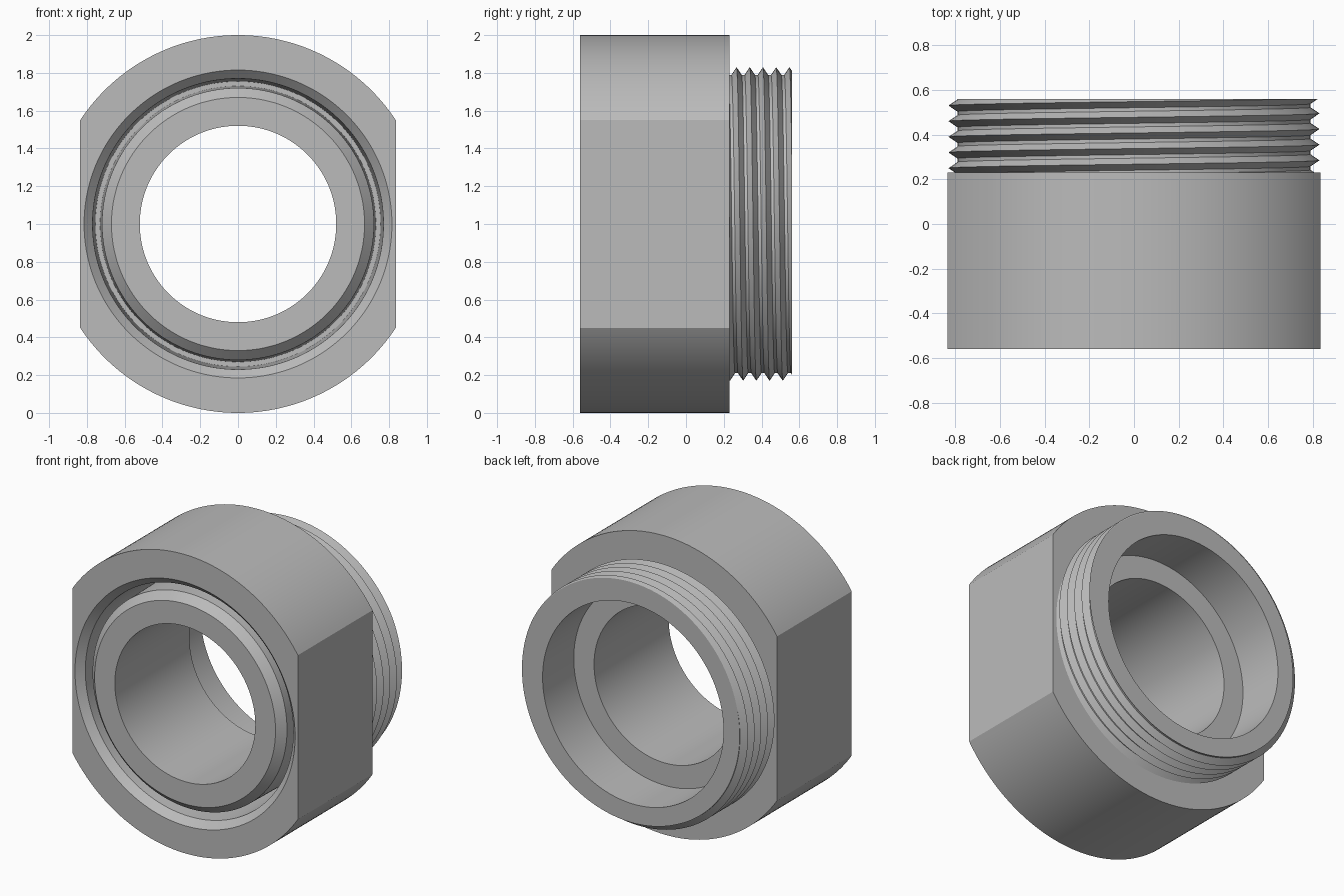
import bpy, bmesh, math

cube = bpy.data.objects.get("Cube")
if cube:
    bpy.data.objects.remove(cube)

SEGMENTS = 216
FRONT, SHOULDER, BACK = -0.56, 0.23, 0.56
FLAT = 0.8355
ROOT, CREST, PITCH, HALF = 0.79, 0.83, 0.07, 0.027


def thread_point(turn, offset):
    """Helical V-thread point, trimmed by the shoulder and the end face."""
    y = min(max(0.25 + PITCH * (turn + offset), SHOULDER), BACK)
    phase = (y - 0.25) / PITCH - turn
    distance = abs(phase - round(phase)) * PITCH
    return ROOT + (CREST - ROOT) * max(0, 1 - distance / HALF), y


def section(turn):
    """Closed cross-section (radius, y) at one angle around the axis."""
    angle = turn * math.tau
    outer = min(1, FLAT / max(abs(math.cos(angle)), 0.01))
    # bore and rear counterbore
    points = [(0.52, FRONT), (0.52, SHOULDER), (0.67, SHOULDER), (0.67, BACK)]
    # thread, from the back end to the shoulder
    flank = HALF / PITCH
    for k in range(6, -3, -1):
        points += [thread_point(turn, k + o) for o in (flank, 0, -flank)]
    # body with two side flats
    points += [(outer, SHOULDER), (outer, FRONT)]
    # deep front groove with chamfered rims around the hub
    points += [(0.815, FRONT), (0.77, FRONT + 0.045), (0.755, 0.04),
               (0.73, 0.04), (0.72, FRONT + 0.05), (0.67, FRONT)]
    return points


bm = bmesh.new()
columns = []
for i in range(SEGMENTS + 1):
    a = i / SEGMENTS * math.tau
    columns.append([bm.verts.new((-r * math.cos(a), y, 1 + r * math.sin(a)))
                    for r, y in section(i / SEGMENTS)])
for left, right in zip(columns, columns[1:]):
    for j in range(len(left)):
        k = (j + 1) % len(left)
        bm.faces.new((left[j], left[k], right[k], right[j]))
bmesh.ops.remove_doubles(bm, verts=bm.verts, dist=0.00005)
bmesh.ops.recalc_face_normals(bm, faces=bm.faces)

mesh = bpy.data.meshes.new("threaded_collar")
bm.to_mesh(mesh)
bm.free()
collar = bpy.data.objects.new("threaded_collar", mesh)
bpy.context.collection.objects.link(collar)

# plain grey metal
grey = bpy.data.materials.new("plain_grey")
grey.use_nodes = True
grey.diffuse_color = (0.5, 0.5, 0.5, 1)
grey.node_tree.nodes["Principled BSDF"].inputs["Base Color"].default_value = (0.5, 0.5, 0.5, 1)
mesh.materials.append(grey)

bpy.ops.object.select_all(action="DESELECT")
collar.select_set(True)
bpy.context.view_layer.objects.active = collar
bpy.ops.object.shade_smooth_by_angle(angle=math.radians(30))
